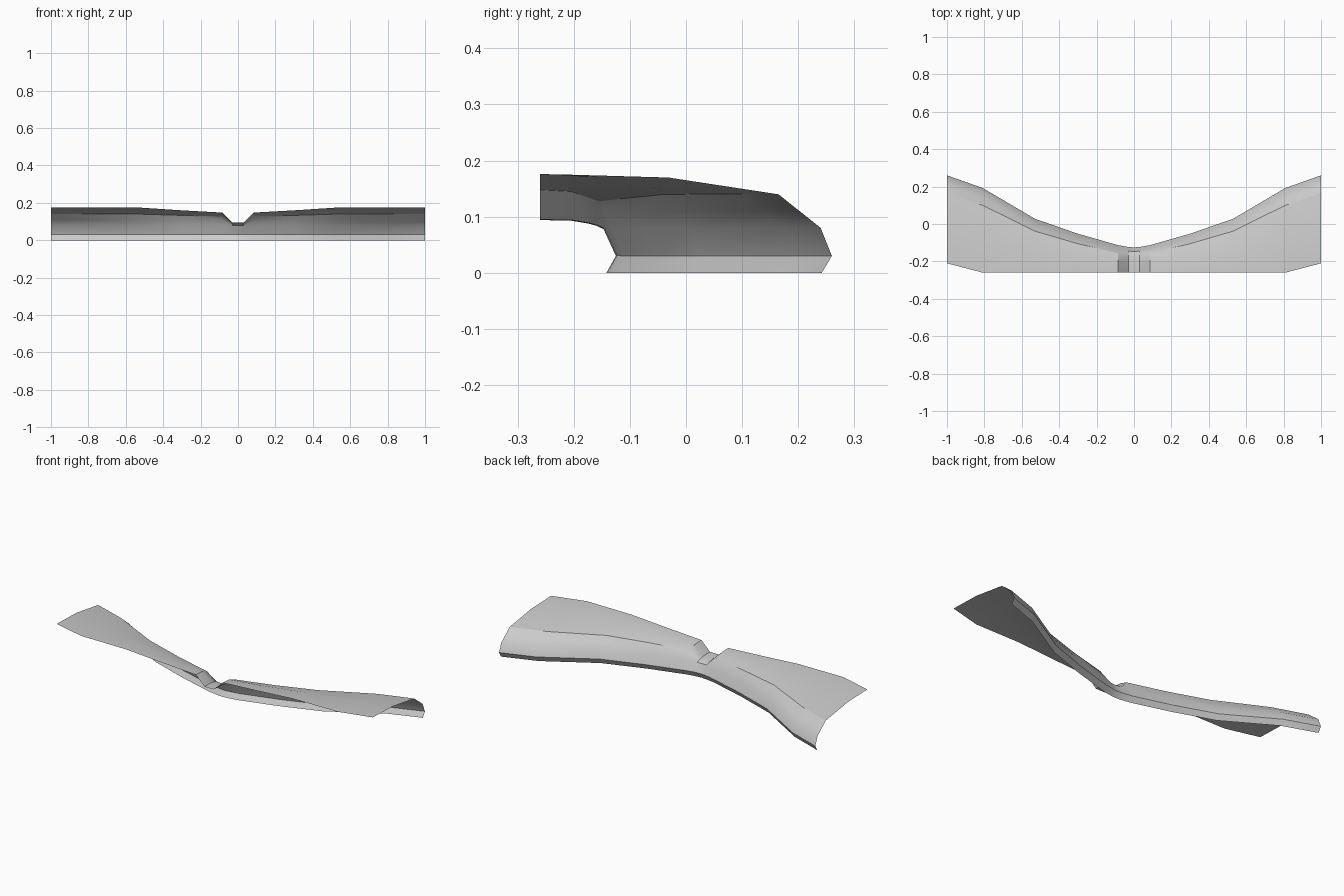
import bpy, bmesh

if "Cube" in bpy.data.objects:
    bpy.data.objects.remove(bpy.data.objects["Cube"])

# Stations along +x: (x, rear y, front y, front edge z)
STATIONS = [
    (0.085, -0.113, -0.26, 0.148),
    (0.30, -0.052, -0.26, 0.160),
    (0.53, 0.028, -0.26, 0.175),
    (0.81, 0.193, -0.26, 0.176),
    (1.00, 0.260, -0.21, 0.175),
]

# Section of the notch in the middle, from the bottom lip to the front edge (y, z)
NOTCH = [(-0.142, 0.0), (-0.125, 0.03), (-0.147, 0.078), (-0.16, 0.084),
         (-0.175, 0.088), (-0.205, 0.093), (-0.26, 0.094)]


def section(x, rear, front, top):
    """Rear wall, rounded shoulder and top sheet of one station."""
    d = rear - front
    h = top - 0.11
    return [(x, rear - 0.018, 0.0),
            (x, rear, 0.03),
            (x, rear - 0.02, 0.08),
            (x, rear - 0.02 - 0.08 * d, 0.11),
            (x, rear - 0.02 - 0.16 * d, 0.11 + 0.46 * h),
            (x, rear - 0.62 * d, 0.11 + 0.92 * h),
            (x, front, top)]


half = [[(0.0, y, z) for y, z in NOTCH],
        [(0.03, y + 0.002, z + 0.001) for y, z in NOTCH]]
for point in half[1:2]:
    point[0] = (0.03, -0.14, 0.0)
    point[-1] = (0.03, -0.26, 0.095)
half += [section(*s) for s in STATIONS]

# Open curved shell, half lofted then mirrored
bm = bmesh.new()
rows = [[bm.verts.new(p) for p in row] for row in half]
for a, b in zip(rows, rows[1:]):
    for i in range(len(a) - 1):
        bm.faces.new((a[i], b[i], b[i + 1], a[i + 1]))
for f in bm.faces:
    if f.normal.length == 0:
        f.normal_update()
if sum(f.normal.z * f.calc_area() for f in bm.faces) < 0:
    bmesh.ops.reverse_faces(bm, faces=bm.faces)
mesh = bpy.data.meshes.new("curved_shell")
bm.to_mesh(mesh)
bm.free()

shell = bpy.data.objects.new("curved_shell", mesh)
bpy.context.collection.objects.link(shell)
mirror = shell.modifiers.new("mirror", 'MIRROR')
mirror.use_clip = True
mirror.merge_threshold = 0.0005

bpy.context.view_layer.objects.active = shell
shell.select_set(True)
bpy.ops.object.modifier_apply(modifier="mirror")
bpy.ops.object.shade_smooth_by_angle(angle=0.5)
